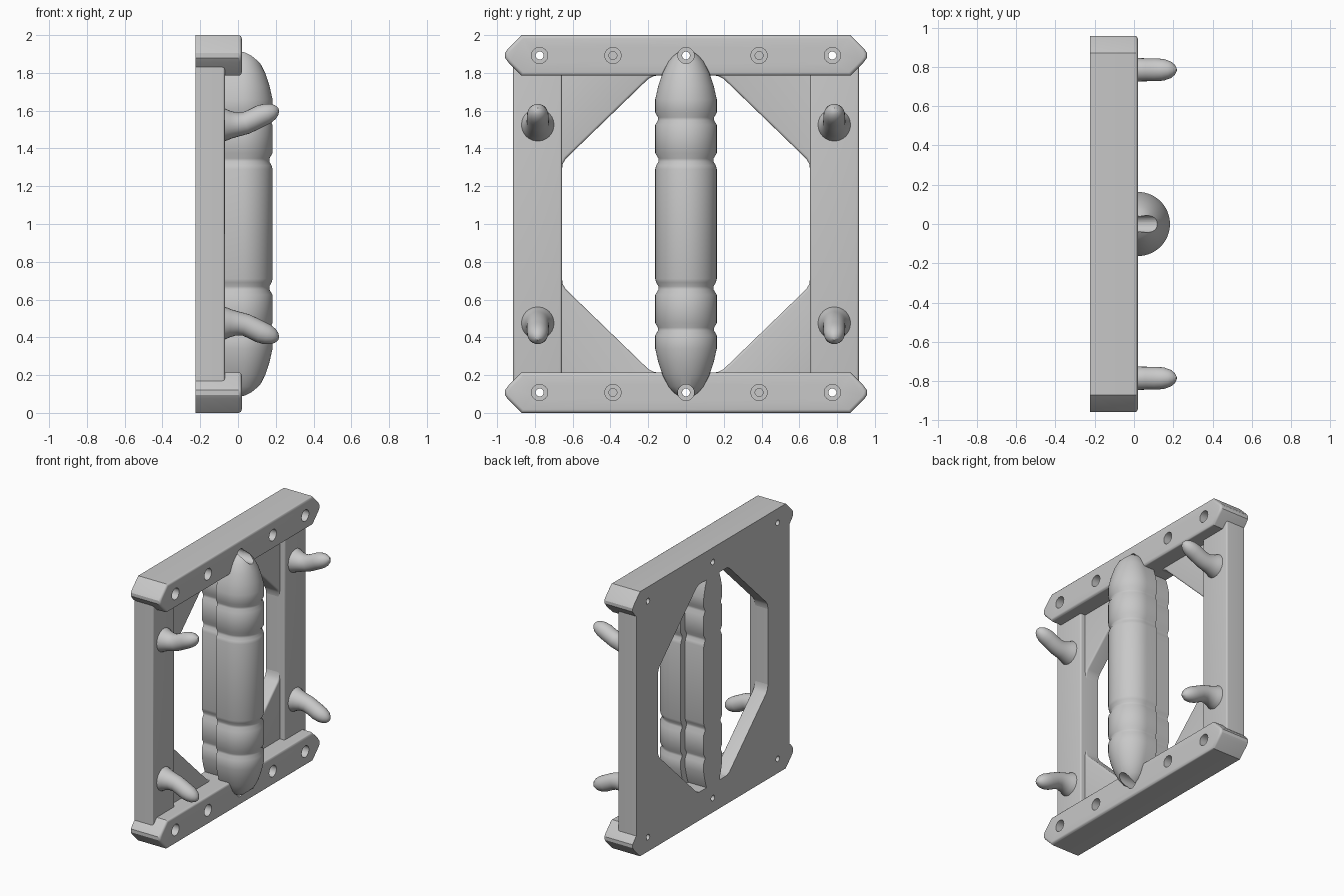
import bpy, bmesh, math
from mathutils import Vector

cube = bpy.data.objects.get("Cube")
if cube:
    bpy.data.objects.remove(cube, do_unlink=True)

grey = bpy.data.materials.new("plain grey")
grey.use_nodes = True
grey.diffuse_color = (0.58, 0.58, 0.58, 1)
grey.node_tree.nodes["Principled BSDF"].inputs["Base Color"].default_value = (0.58, 0.58, 0.58, 1)

BACK = -0.225   # shared flat back
RAIL = 0.02     # rail front
POST = -0.07    # post front
GUSSET = -0.11  # corner brace front


def finish(name, bm):
    bmesh.ops.recalc_face_normals(bm, faces=bm.faces[:])
    mesh = bpy.data.meshes.new(name)
    bm.to_mesh(mesh)
    bm.free()
    mesh.materials.append(grey)
    ob = bpy.data.objects.new(name, mesh)
    bpy.context.collection.objects.link(ob)
    return ob


def loft(name, rings):
    """Skin closed rings of equal size and cap both ends."""
    bm = bmesh.new()
    loops = [[bm.verts.new(p) for p in ring] for ring in rings]
    n = len(loops[0])
    for a, b in zip(loops, loops[1:]):
        for i in range(n):
            j = (i + 1) % n
            bm.faces.new((a[i], a[j], b[j], b[i]))
    bm.faces.new(loops[0])
    bm.faces.new(loops[-1])
    return finish(name, bm)


def prism(name, outline, front, bevel):
    """Extrude a y-z outline from the back plane and round its front edge."""
    bm = bmesh.new()
    face = bm.faces.new([bm.verts.new((BACK, y, z)) for y, z in outline])
    ext = bmesh.ops.extrude_face_region(bm, geom=[face])["geom"]
    for v in ext:
        if isinstance(v, bmesh.types.BMVert):
            v.co.x = front
    bmesh.ops.recalc_face_normals(bm, faces=bm.faces[:])
    edges = [e for e in bm.edges if all(abs(v.co.x - front) < 1e-5 for v in e.verts)]
    bmesh.ops.bevel(bm, geom=edges, offset=bevel, segments=4, profile=0.5, affect='EDGES')
    return finish(name, bm)


def cut(ob, cutter):
    mod = ob.modifiers.new("hole", 'BOOLEAN')
    mod.operation = 'DIFFERENCE'
    mod.solver = 'EXACT'
    mod.object = cutter
    bpy.context.view_layer.objects.active = ob
    bpy.ops.object.modifier_apply(modifier=mod.name)


def hole_cutter(y, z, depth):
    """Stepped screw hole running along x."""
    steps = [(depth, 0.021), (-0.07, 0.021), (-0.07, 0.043), (0.3, 0.043)]
    angles = [math.tau * i / 24 for i in range(24)]
    ob = loft("hole_cutter", [[(x, y + r * math.cos(a), z + r * math.sin(a))
                               for a in angles] for x, r in steps])
    ob.hide_render = True
    return ob


def flip(points, sy, up):
    return [(sy * y, z if up else 2 - z) for y, z in points]


parts = []

# Grip: half round front, straight sides and a narrower flat-backed spine
profile = [(0.29, 0.163), (0.31, 0.158), (0.33, 0.146), (0.347, 0.146), (0.375, 0.163),
           (0.525, 0.163), (0.548, 0.149), (0.565, 0.149), (0.59, 0.163), (0.66, 0.163),
           (0.73, 0.147), (0.8, 0.124), (0.86, 0.093), (0.89, 0.068), (0.91, 0.04)]
stations = [(1 - h, r) for h, r in reversed(profile)] + [(1 + h, r) for h, r in profile]


def grip_ring(z, r):
    w = max(r - 0.053, 0.015)
    arc = [math.pi * (i / 28 - 0.5) for i in range(29)]
    front = [(RAIL + r * math.cos(a), r * math.sin(a), z) for a in arc]
    return ([(BACK, -w, z), (POST, -w, z), (POST, -r, z)] + front
            + [(POST, r, z), (POST, w, z), (BACK, w, z)])


grip = loft("grip", [grip_ring(z, r) for z, r in stations])
parts.append(grip)

# Rails with pointed ends and screw holes
end = [(0.87, 1.785), (0.94, 1.855), (0.958, 1.88), (0.958, 1.905), (0.945, 1.925), (0.87, 2.0)]
rail_outline = end + [(-y, z) for y, z in reversed(end)]
for up, label in ((True, "top_rail"), (False, "bottom_rail")):
    rail = prism(label, flip(rail_outline, 1, up), RAIL, 0.018)
    z = 1.892 if up else 0.108
    for y in (-0.775, -0.387, 0, 0.387, 0.775):
        cutter = hole_cutter(y, z, -0.14 if abs(y) == 0.387 else -0.3)
        cut(rail, cutter)
        if y == 0:
            cut(grip, cutter)
        bpy.data.objects.remove(cutter, do_unlink=True)
    parts.append(rail)

# Posts
for sy, side in ((1, "left"), (-1, "right")):
    outline = [(0.657, 0.15), (0.915, 0.15), (0.915, 1.85), (0.657, 1.85)]
    parts.append(prism(side + "_post", flip(outline, sy, True), POST, 0.012))

# Corner braces with softened tips
brace = [(0.69, 1.83), (0.13, 1.83), (0.13, 1.787), (0.17, 1.784), (0.2, 1.768),
         (0.635, 1.347), (0.652, 1.32), (0.657, 1.285), (0.69, 1.285)]

# Hooks: stations of x, z and radius along the curved stem
stem = [(-0.08, 1.525, 0.089), (-0.065, 1.525, 0.085), (-0.04, 1.525, 0.074),
        (0, 1.527, 0.063), (0.04, 1.534, 0.059), (0.08, 1.552, 0.058),
        (0.12, 1.572, 0.058), (0.155, 1.585, 0.054), (0.185, 1.596, 0.043),
        (0.205, 1.603, 0.027), (0.216, 1.606, 0.008)]


def hook(name, sy, up):
    rings = []
    for i, (x, z, r) in enumerate(stem):
        a, b = stem[max(i - 1, 0)], stem[min(i + 1, len(stem) - 1)]
        t = Vector((b[0] - a[0], 0, b[1] - a[1])).normalized()
        side, rise = Vector((0, 1, 0)), Vector((-t.z, 0, t.x))
        ring = []
        for k in range(24):
            ang = math.tau * k / 24
            p = Vector((x, sy * 0.785, z)) + r * (math.cos(ang) * side + math.sin(ang) * rise)
            ring.append((p.x, p.y, p.z if up else 2 - p.z))
        rings.append(ring)
    return loft(name, rings)


for sy, side in ((1, "left"), (-1, "right")):
    for up, level in ((True, "top"), (False, "bottom")):
        parts.append(prism(f"{level}_{side}_brace", flip(brace, sy, up), GUSSET, 0.014))
        parts.append(hook(f"{level}_{side}_hook", sy, up))

# Smooth shading with sharp corners kept
bpy.ops.object.select_all(action='DESELECT')
for ob in parts:
    ob.select_set(True)
bpy.context.view_layer.objects.active = parts[0]
bpy.ops.object.shade_smooth_by_angle(angle=math.radians(32))
